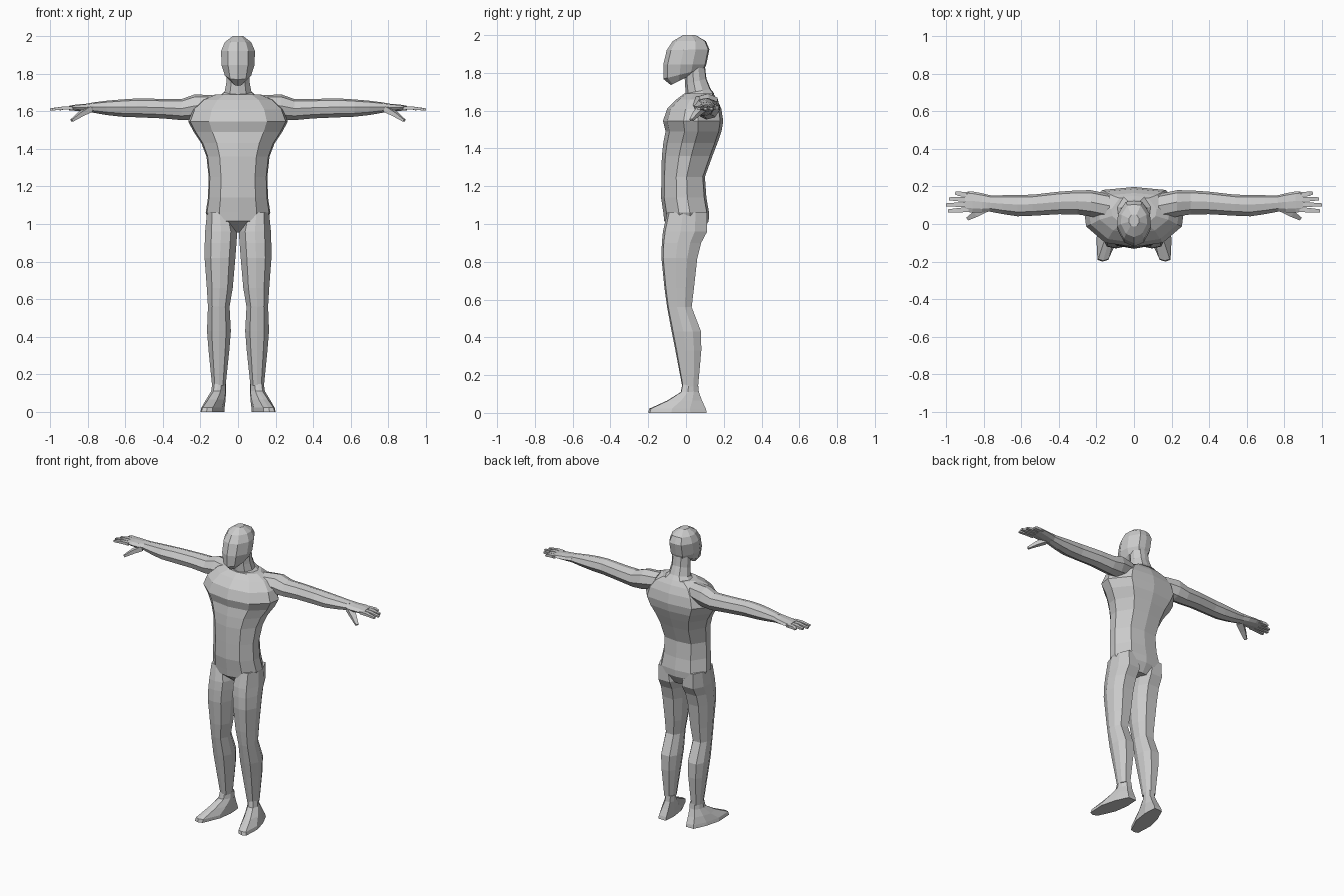
import bpy, bmesh
from mathutils import Vector

# Half cross-section of the body: (side 0..1, front-to-back 0..1)
BODY = [(0, 0), (.58, .07), (.96, .34), (1, .58), (.64, .95), (0, 1)]
HEAD = [(0, 0), (.6, .1), (1, .4), (.95, .68), (.5, .97), (0, 1)]
LEG = [(0, 0), (.6, .05), (1, .4), (.9, .72), (.5, 1), (0, 1)]
FOOT = [(0, 0), (.5, .03), (1, .4), (.9, .72), (.5, 1), (0, 1)]


def loft(bm, rings):
    rows = [[bm.verts.new(p) for p in r] for r in rings]
    n = len(rows[0])
    for a, b in zip(rows, rows[1:]):
        for i in range(n):
            j = (i + 1) % n
            bm.faces.new((a[i], a[j], b[j], b[i]))
    bm.faces.new(rows[0][::-1])
    bm.faces.new(rows[-1])


def finish(bm, name, mirror=False):
    bmesh.ops.recalc_face_normals(bm, faces=bm.faces[:])
    me = bpy.data.meshes.new(name)
    bm.to_mesh(me)
    bm.free()
    ob = bpy.data.objects.new(name, me)
    bpy.context.collection.objects.link(ob)
    if mirror:
        ob.modifiers.new("mirror", 'MIRROR').use_mirror_merge = False
    return ob


def section(half, z, x0, x1, yf, yb, tilt=0, shear=0):
    """Closed horizontal ring spanning x0..x1 and yf..yb."""
    full = half + [(-u, v) for u, v in half[-2:0:-1]]
    cx, hw = (x0 + x1) / 2, (x1 - x0) / 2
    pts = []
    for u, v in full:
        y = yf + (yb - yf) * v
        pts.append(Vector((cx + u * hw - shear * y, y, z + tilt * v)))
    return pts


def arm_ring(x, y, z, ry, rz):
    shape = [(-1, .1), (-.6, .8), (.1, 1), (.8, .7), (1, -.1), (.6, -.8), (-.1, -1), (-.8, -.6)]
    return [Vector((x, y + a * ry, z + b * rz)) for a, b in shape]


def finger(bm, joints):
    """Square tapered digit through (point, radius) joints."""
    rings = []
    for i, (p, r) in enumerate(joints):
        d = (Vector(joints[min(i + 1, len(joints) - 1)][0]) - Vector(joints[max(i - 1, 0)][0])).normalized()
        s = d.cross(Vector((0, 0, 1))).normalized()
        t = s.cross(d)
        rings.append([Vector(p) + (s * a + t * b) * r for a, b in ((1, 0.7), (-1, 0.7), (-1, -0.7), (1, -0.7))])
    loft(bm, rings)


# Torso: z, half width, front, back
bm = bmesh.new()
loft(bm, [section(BODY, z, -w, w, f, b) for z, w, f, b in [
    (.955, .07, -.04, .085), (1.015, .15, -.115, .12), (1.06, .172, -.12, .122),
    (1.14, .16, -.132, .108), (1.25, .156, -.13, .10), (1.36, .168, -.128, .14),
    (1.43, .195, -.12, .167), (1.49, .235, -.108, .188), (1.545, .265, -.122, .197),
    (1.61, .24, -.10, .187), (1.66, .19, -.05, .165), (1.69, .12, -.01, .145)]])
finish(bm, "torso")

# Neck
bm = bmesh.new()
loft(bm, [section(HEAD, z, -w, w, f, b, t) for z, w, f, b, t in [
    (1.65, .11, -.03, .15, .04), (1.69, .072, -.002, .13, .025),
    (1.74, .062, -.005, .108, .03), (1.82, .06, -.01, .10, .02)]])
finish(bm, "neck")

# Head
bm = bmesh.new()
loft(bm, [section(HEAD, z, -w, w, f, b, t) for z, w, f, b, t in [
    (1.735, .035, -.08, .02, .05), (1.768, .07, -.12, .098, .055),
    (1.845, .088, -.12, .108, 0), (1.92, .09, -.102, .124, .005),
    (1.968, .07, -.07, .105, 0), (2.0, .028, -.015, .05, 0)]])
finish(bm, "head")

# Legs with feet: z, inner x, outer x, front, back
bm = bmesh.new()
loft(bm, [section(LEG, z, a, b, f, k) for z, a, b, f, k in [
    (1.06, .03, .165, -.10, .11), (.96, .004, .175, -.122, .112), (.90, .008, .177, -.128, .08),
    (.82, .014, .178, -.13, .06), (.66, .028, .166, -.114, .042), (.56, .045, .16, -.10, .03),
    (.43, .038, .165, -.076, .08), (.33, .046, .157, -.056, .081), (.14, .066, .138, -.02, .064)]])
loft(bm, [section(FOOT, z, a, b, f, k, 0, .2) for z, a, b, f, k in [
    (.15, .069, .140, -.02, .064), (.11, .068, .145, -.028, .068), (.065, .068, .165, -.10, .085),
    (.022, .07, .18, -.195, .105), (0, .07, .185, -.20, .11)]])
finish(bm, "legs", True)

# Arms: x, y centre, z centre, y radius, z radius
bm = bmesh.new()
loft(bm, [arm_ring(*r) for r in [
    (.13, .09, 1.63, .07, .055), (.23, .11, 1.622, .07, .068), (.30, .115, 1.609, .064, .056),
    (.40, .112, 1.614, .06, .052), (.54, .10, 1.618, .056, .05), (.62, .098, 1.617, .057, .046),
    (.70, .103, 1.618, .05, .038), (.78, .11, 1.62, .042, .026)]])
finish(bm, "arms", True)

# Hands
bm = bmesh.new()
loft(bm, [arm_ring(*r) for r in [
    (.765, .11, 1.621, .043, .027), (.81, .112, 1.619, .052, .021),
    (.86, .117, 1.619, .056, .017), (.90, .118, 1.617, .053, .012)]])
for y0, y1, tip in [(.077, .070, .99), (.104, .102, 1.0), (.131, .134, .985), (.156, .165, .95)]:
    finger(bm, [((.88, y0, 1.617), .013), ((.93, (y0 + y1) / 2, 1.617), .012), ((tip, y1, 1.61), .008)])
finger(bm, [((.79, .085, 1.612), .022), ((.84, .055, 1.583), .017), ((.885, .028, 1.55), .009)])
finish(bm, "hands", True)
